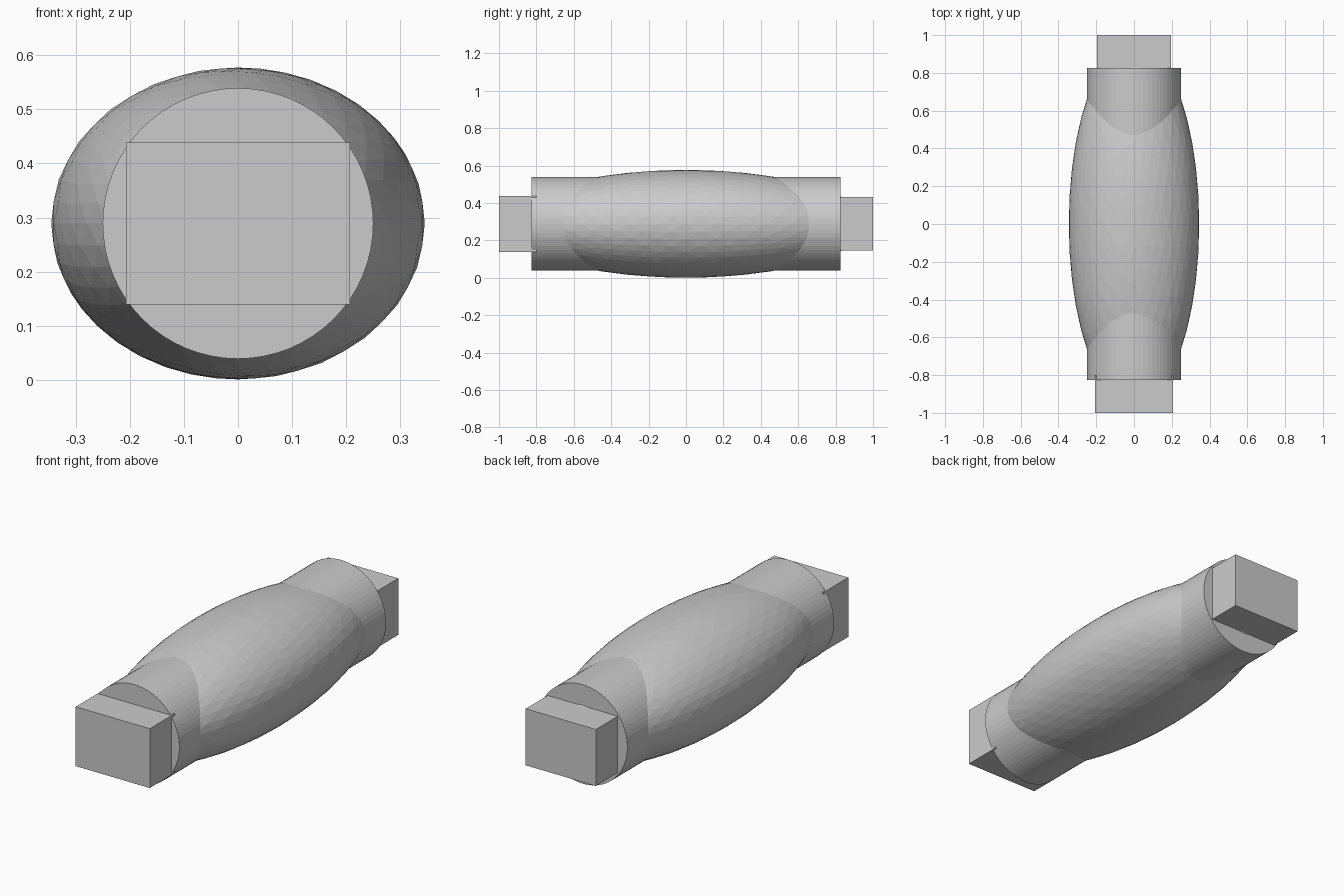
import bpy, math

if "Cube" in bpy.data.objects:
    bpy.data.objects.remove(bpy.data.objects["Cube"])

ZC = 0.289  # height of the long axis


def block(name, half_x, half_z, y0, y1):
    bpy.ops.mesh.primitive_cube_add(size=1, location=(0, (y0 + y1) / 2, ZC))
    ob = bpy.context.object
    ob.name = name
    ob.scale = (2 * half_x, abs(y1 - y0), 2 * half_z)
    bpy.ops.object.transform_apply(location=False, rotation=False, scale=True)
    return ob


# swollen middle: stretched ellipsoid whose tips run into the end blocks
bpy.ops.mesh.primitive_ico_sphere_add(subdivisions=4, radius=1, location=(0, 0, ZC))
bulge = bpy.context.object
bulge.name = "grip_bulge"
bulge.scale = (0.345, 0.96, 0.288)
bpy.ops.object.transform_apply(location=False, rotation=False, scale=True)

# straight round core along y
bpy.ops.mesh.primitive_cylinder_add(vertices=64, radius=0.25, depth=1.65,
                                    location=(0, 0, ZC), rotation=(math.pi / 2, 0, 0))
core = bpy.context.object
core.name = "round_core"
bpy.ops.object.transform_apply(location=False, rotation=True, scale=False)

# end blocks: the front one is slightly larger than the back one
block("front_end_block", 0.207, 0.15, -1.0, -0.80)
block("back_end_block", 0.196, 0.143, 0.80, 1.0)
